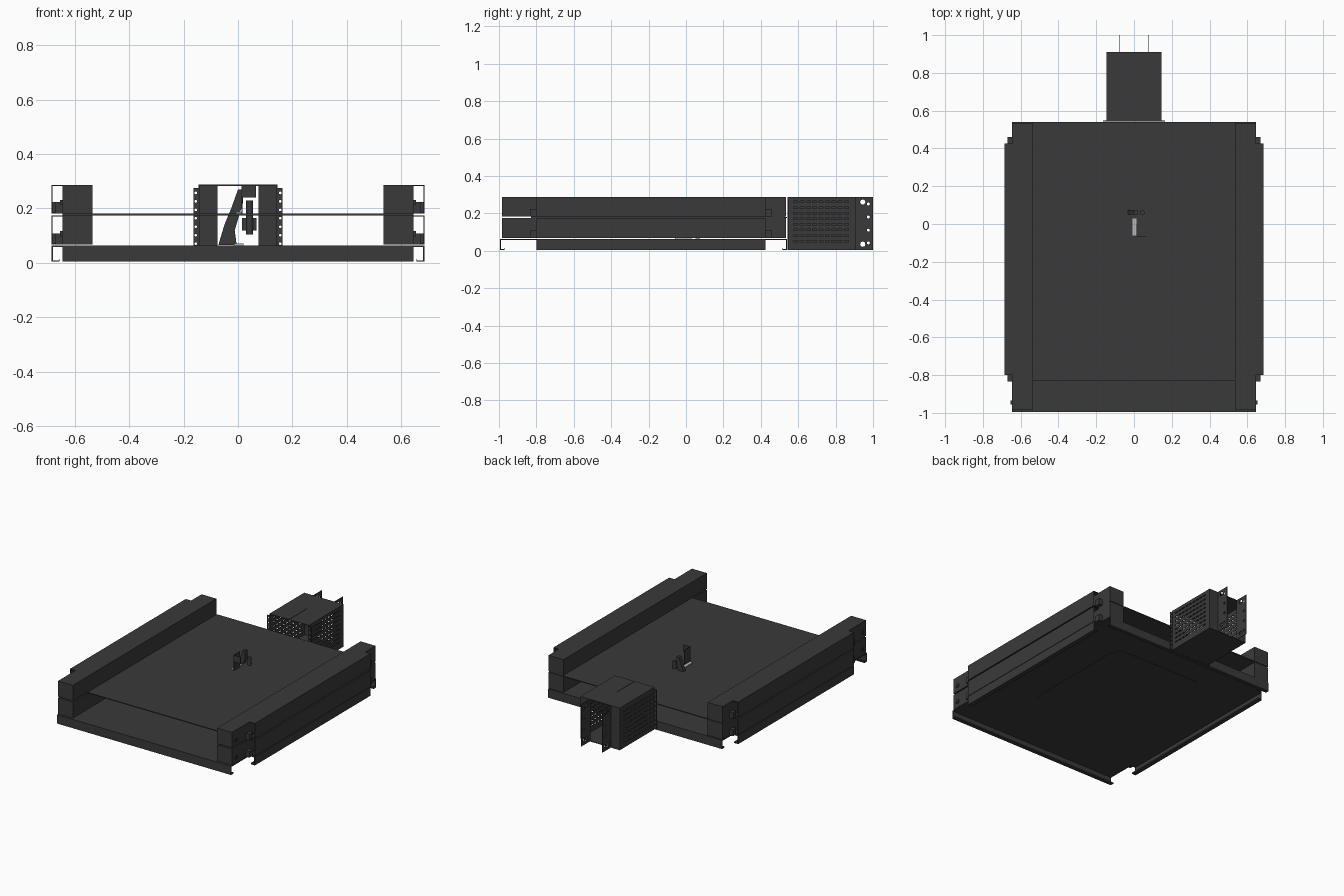
import bpy, bmesh, math
from mathutils import Matrix, Vector

cube = bpy.data.objects.get("Cube")
if cube:
    bpy.data.objects.remove(cube, do_unlink=True)


def material(name, value):
    m = bpy.data.materials.new(name)
    m.use_nodes = True
    col = (value, value, value, 1)
    m.diffuse_color = col
    m.node_tree.nodes["Principled BSDF"].inputs["Base Color"].default_value = col
    return m


dark = material("dark grey steel", 0.042)
light = material("light grey", 0.5)
T = 0.005  # sheet thickness


def finish(name, bm, mat=dark):
    bmesh.ops.recalc_face_normals(bm, faces=bm.faces)
    me = bpy.data.meshes.new(name)
    bm.to_mesh(me)
    bm.free()
    me.materials.append(mat)
    ob = bpy.data.objects.new(name, me)
    bpy.context.collection.objects.link(ob)
    return ob


def add_box(bm, x, y, z):
    lo, hi = zip(*(sorted(r) for r in (x, y, z)))
    size = [b - a for a, b in zip(lo, hi)]
    mid = [(a + b) / 2 for a, b in zip(lo, hi)]
    bmesh.ops.create_cube(bm, size=1, matrix=Matrix.Translation(mid) @ Matrix.Diagonal((*size, 1)))


def boxes(name, parts, side=1, mat=dark):
    """One object from several boxes; side=-1 mirrors it in x."""
    bm = bmesh.new()
    for x, y, z in parts:
        add_box(bm, (x[0] * side, x[1] * side), y, z)
    return finish(name, bm, mat)


def add_peg(bm, centre, radius, length, axis):
    rot = Vector((0, 0, 1)).rotation_difference(Vector(axis)).to_matrix().to_4x4()
    bmesh.ops.create_cone(bm, cap_ends=True, segments=12, radius1=radius, radius2=radius,
                          depth=length, matrix=Matrix.Translation(centre) @ rot)


def cut(target, bm):
    cutter = finish(target.name + "_cutter", bm)
    cutter.hide_render = True
    cutter.hide_viewport = True
    mod = target.modifiers.new("holes", "BOOLEAN")
    mod.object = cutter
    mod.solver = "EXACT"


def prism(name, pts, z0, z1, mat=dark):
    """Extrude an xy outline from z0 to z1."""
    bm = bmesh.new()
    face = bm.faces.new([bm.verts.new((x, y, z0)) for x, y in pts])
    ext = bmesh.ops.extrude_face_region(bm, geom=[face])["geom"]
    bmesh.ops.translate(bm, vec=(0, 0, z1 - z0),
                        verts=[v for v in ext if isinstance(v, bmesh.types.BMVert)])
    return finish(name, bm, mat)


FRONT, BACK = -0.995, 0.54
Y0, Y1 = -0.8, 0.425      # wide middle stretch of the sides
XI, XM, XO = 0.535, 0.645, 0.685

# Base tray: notched panel with folded skirts and bottom lips
half = [(XM, FRONT), (XM, Y0), (XO, Y0), (XO, Y1), (XM, Y1), (XM, BACK)]
outline = half + [(-x, y) for x, y in reversed(half)]
prism("base_panel", outline, 0.058, 0.064)
for label, y, d in (("front", FRONT, 1), ("back", BACK, -1)):
    boxes(label + "_skirt", [
        ((-XM, XM), (y, y + d * T), (0.005, 0.06)),
        ((-XM, XM), (y, y + d * 0.025), (0.005, 0.008)),
        ((-XM, XM), (y + d * 0.022, y + d * 0.025), (0.005, 0.014)),
    ])

# Rounded pressing in the underside of the base
bm = bmesh.new()
add_box(bm, (-0.36, 0.36), (-0.57, 0.27), (0.056, 0.0585))
corners = [e for e in bm.edges if abs(e.verts[0].co.z - e.verts[1].co.z) > 0.001]
bmesh.ops.bevel(bm, geom=corners, offset=0.1, segments=6, affect="EDGES", profile=0.5)
finish("underside_pressing", bm)

# Upper tray panel
boxes("upper_panel", [((-XI, XI), (-0.83, BACK), (0.175, 0.181))])

# Stacked side rails, each a closed inner box with an open outer channel
for side, label in ((1, "left"), (-1, "right")):
    boxes(label + "_base_skirt", [
        ((XO - T, XO), (Y0, Y1), (0.008, 0.06)),
        ((XO - 0.03, XO), (Y0, Y1), (0.005, 0.009)),
        ((XO - 0.03, XO - 0.027), (Y0, Y1), (0.005, 0.014)),
    ], side)
    for level, z0, z1 in (("lower", 0.067, 0.174), ("upper", 0.182, 0.287)):
        ya, yb = -0.985, 0.535
        boxes(f"{label}_{level}_rail", [
            ((XI, XI + T), (ya, yb), (z0, z1)),
            ((XM - T, XM), (ya, yb), (z0, z1)),
            ((XI, XM), (ya, yb), (z1 - T, z1)),
            ((XI, XM), (ya, yb), (z0, z0 + T)),
            ((XI, XM), (ya, ya + T), (z0, z1)),
            ((XI, XM), (yb - T, yb), (z0, z1)),
        ], side)
        boxes(f"{label}_{level}_rail_channel", [
            ((XO - 0.004, XO), (Y0, Y1), (z0, z1)),
            ((XM, XO), (Y0, Y1), (z1 - 0.004, z1)),
            ((XM, XO), (Y0, Y1), (z0, z0 + 0.004)),
            ((XM, XO - 0.004), (-0.2, -0.15), (z0, z0 + 0.042)),
        ], side)
        # Corner tabs
        boxes(f"{label}_{level}_rail_tabs", [
            ((XM, XM + 0.025), (Y1, Y1 + 0.035), (z0, z0 + 0.042)),
            ((XM, XM + 0.025), (Y0 - 0.035, Y0), (z0, z0 + 0.042)),
            ((XM, XM + 0.008), (-0.955, -0.935), (z0 + 0.03, z0 + 0.05)),
        ], side)
    boxes(label + "_rail_seam", [((XI, XM), (-0.83, 0.53), (0.174, 0.182))], side)

# Rear housing: open sleeve with vented sides
BX, BY0, BY1, BZ0, BZ1 = 0.146, 0.542, 0.91, 0.005, 0.288
boxes("housing_bottom", [((-BX, BX), (BY0, BY1), (BZ0, BZ0 + T))])
top = boxes("housing_top", [((-BX, BX), (BY0, BY1), (BZ1 - T, BZ1))])
slit = bmesh.new()
add_box(slit, (-0.002, 0.002), (BY0 - 0.01, 0.73), (BZ1 - 0.002, BZ1 + 0.01))
cut(top, slit)

for side, label in ((1, "left"), (-1, "right")):
    wall = boxes(label + "_housing_wall", [((BX - T, BX), (BY0, BY1), (BZ0, BZ1))], side)
    slots = bmesh.new()
    for row in range(8):
        for col in range(9):
            z = 0.035 + row * 0.03 + (0.012 if side > 0 else 0)
            y = 0.575 + col * 0.034
            add_box(slots, (side * (BX - 0.02), side * (BX + 0.02)), (y, y + 0.022), (z, z + 0.008))
    cut(wall, slots)

    # Perforated mounting flange at the front of the housing
    flange = boxes(label + "_mounting_flange", [((BX - T, 0.163), (BY0, BY0 + T), (0.01, 0.275))], side)
    holes = bmesh.new()
    for i in range(8):
        add_peg(holes, (side * 0.155, BY0, 0.04 + i * 0.031), 0.005, 0.05, (0, 1, 0))
    cut(flange, holes)

    # Rear wall that folds into an ear sticking out behind
    boxes(label + "_housing_rear_wall", [((0.077, BX), (BY1 - T, BY1), (BZ0, BZ1))], side)
    ear = boxes(label + "_rear_ear", [((0.076, 0.08), (BY1 - T, 1.0), (BZ0, BZ1))], side)
    holes = bmesh.new()
    for y, z, r in ((0.945, 0.26, 0.014), (0.945, 0.035, 0.014), (0.975, 0.25, 0.008),
                    (0.975, 0.18, 0.008), (0.975, 0.11, 0.008), (0.975, 0.042, 0.008)):
        add_peg(holes, (side * 0.078, y, z), r, 0.05, (1, 0, 0))
    cut(ear, holes)

# Central latch: slanted lever passing through the upper panel
lever = prism("latch_lever", [(-0.072, 0.066), (-0.005, 0.066), (-0.012, 0.12), (0.018, 0.22),
                              (0.018, 0.27), (0.0, 0.27), (-0.025, 0.2), (-0.05, 0.14)], -0.075, -0.05)
lever.rotation_euler.x = math.pi / 2

bm = bmesh.new()
add_peg(bm, (0.043, 0.06, 0.167), 0.013, 0.125, (0, 0, 1))
finish("latch_pin", bm)
boxes("latch_bracket", [
    ((0.015, 0.068), (0.055, 0.065), (0.12, 0.165)),
    ((0.015, 0.066), (-0.066, -0.063), (0.24, 0.285)),
    ((0.012, 0.016), (-0.066, 0.0), (0.18, 0.285)),
])
boxes("latch_strip", [
    ((-0.008, 0.012), (-0.06, 0.03), (0.181, 0.187)),
    ((-0.015, 0.02), (-0.06, 0.03), (0.064, 0.072)),
], 1, light)
